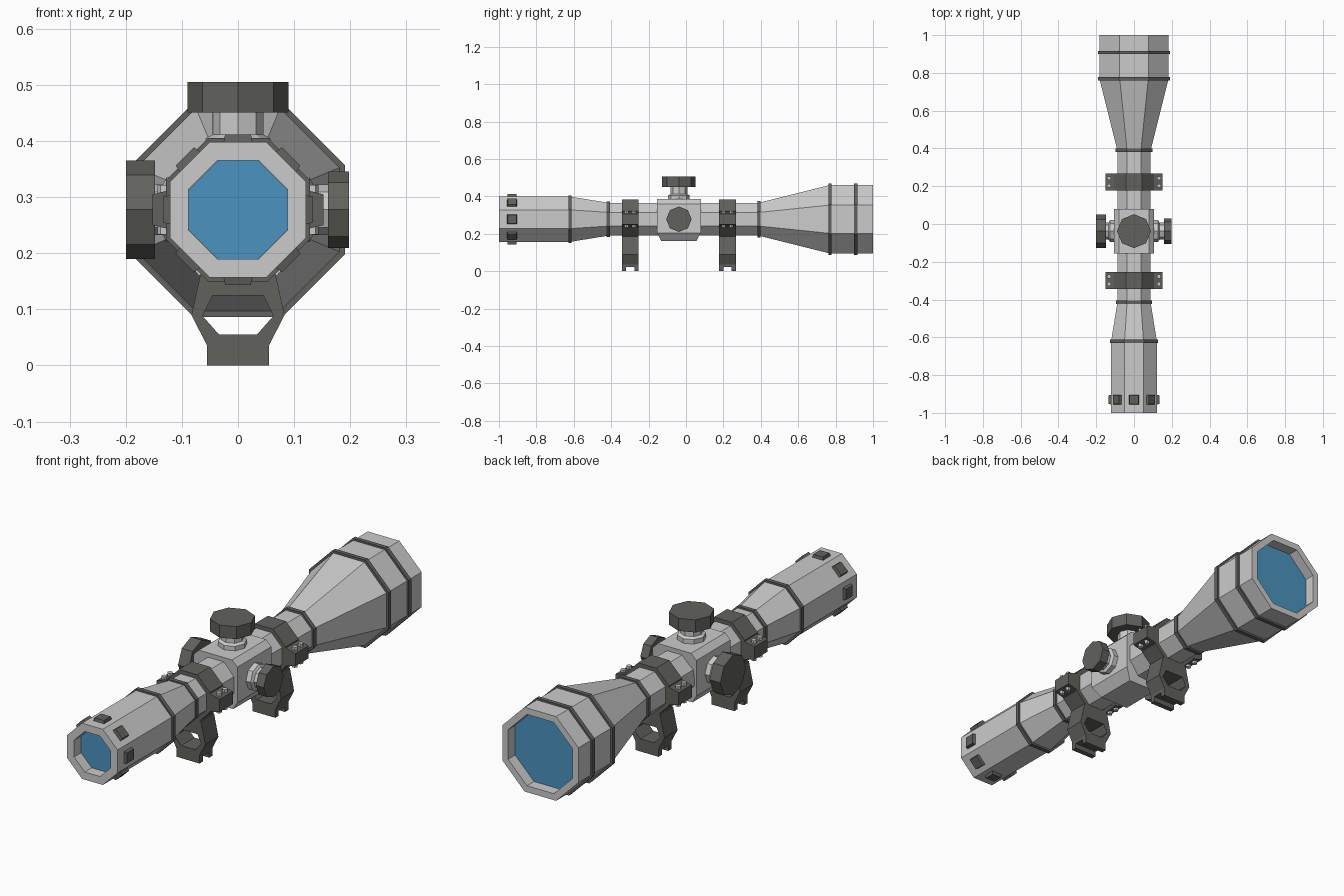
import bpy, bmesh, math
from mathutils import Vector

if "Cube" in bpy.data.objects:
    bpy.data.objects.remove(bpy.data.objects["Cube"])

CZ = 0.2775          # height of the optical axis
TY = -0.038          # turret position along the tube


def material(name, rgb):
    m = bpy.data.materials.new(name)
    m.diffuse_color = (*rgb, 1)
    m.use_nodes = True
    m.node_tree.nodes["Principled BSDF"].inputs["Base Color"].default_value = m.diffuse_color
    return m


DARK = material("dark_grey", (0.12, 0.12, 0.11))
BLUE = material("lens_blue", (0.07, 0.29, 0.52))


def finish(bm, name, mat):
    bmesh.ops.recalc_face_normals(bm, faces=bm.faces)
    me = bpy.data.meshes.new(name)
    bm.to_mesh(me)
    bm.free()
    ob = bpy.data.objects.new(name, me)
    bpy.context.collection.objects.link(ob)
    if mat:
        me.materials.append(mat)
    return ob


def revolve(name, prof, mat=None, origin=(0, 0, CZ), d=(0, 1, 0), n=8, flat=True, loop=False):
    """Sweep (distance, radius) pairs around direction d; flat=True reads radius as apothem."""
    d, o = Vector(d), Vector(origin)
    u = Vector((1, 0, 0)) if abs(d.y) > 0.5 else Vector((0, 1, 0))
    v = d.cross(u)
    bm = bmesh.new()
    rings = []
    for t, r in prof:
        if flat:
            r /= math.cos(math.pi / n)
        angs = [2 * math.pi * (k + 0.5 * flat) / n for k in range(n)]
        rings.append([bm.verts.new(o + d * t + (u * math.cos(a) + v * math.sin(a)) * r) for a in angs])
    pairs = list(zip(rings, rings[1:]))
    if loop:
        pairs.append((rings[-1], rings[0]))
    else:
        bm.faces.new(rings[0])
        bm.faces.new(rings[-1])
    for a, b in pairs:
        for k in range(n):
            j = (k + 1) % n
            bm.faces.new((a[k], a[j], b[j], b[k]))
    return finish(bm, name, mat)


def prism(name, outer, y0, y1, mat=None, inner=None):
    """Extrude an xz outline along y, optionally with a matching inner hole."""
    bm = bmesh.new()
    n = len(outer)

    def ring(pts, y):
        return [bm.verts.new((x, y, z)) for x, z in pts]

    def bridge(a, b):
        for k in range(n):
            j = (k + 1) % n
            bm.faces.new((a[k], a[j], b[j], b[k]))

    a, b = ring(outer, y0), ring(outer, y1)
    bridge(a, b)
    if inner:
        c, e = ring(inner, y0), ring(inner, y1)
        bridge(c, e)
        bridge(a, c)
        bridge(b, e)
    else:
        bm.faces.new(a)
        bm.faces.new(b)
    return finish(bm, name, mat)


def mirrored(half):
    return half + [(-x, z) for x, z in reversed(half)]


# Main tube with eyepiece and objective bell, recessed at both ends
revolve("scope_tube", [(-0.945, 0.088), (-1, 0.088), (-1, 0.121), (-0.62, 0.121), (-0.415, 0.088),
                       (0.39, 0.088), (0.77, 0.183), (1, 0.183), (1, 0.155), (0.945, 0.155)])
revolve("eyepiece_lens", [(-0.952, 0.0878), (-0.946, 0.0878)], BLUE)
revolve("objective_lens", [(0.946, 0.1548), (0.952, 0.1548)], BLUE)

# Raised bands
for i, (y, a) in enumerate([(-0.62, 0.128), (-0.415, 0.095), (0.39, 0.097), (0.77, 0.191), (0.908, 0.191)]):
    h = 0.009
    revolve(f"tube_band_{i}", [(y - h, a - 0.02), (y - h, a), (y + h, a), (y + h, a - 0.02)], DARK, loop=True)

# Grip studs around the eyepiece
for k in range(8):
    a = math.pi * k / 4
    revolve(f"eyepiece_stud_{k}", [(0.115, 0.027), (0.134, 0.023)], DARK,
            origin=(0, -0.93, CZ), d=(math.cos(a), 0, math.sin(a)), n=4)

# Turret housing with tapered underside
housing = prism("turret_housing", mirrored([(0.07, 0.16), (0.105, 0.205), (0.105, 0.36), (0.08, 0.385)]),
                TY - 0.117, TY + 0.117)
for vert in housing.data.vertices:
    if vert.co.z < 0.17:
        vert.co.y = TY + (vert.co.y - TY) * 0.8

# Turrets: direction, cap start, cap end, cap radius
for name, d, t0, t1, r in [("top", (0, 0, 1), 0.173, 0.2275, 0.09),
                           ("left", (-1, 0, 0), 0.148, 0.2, 0.088),
                           ("right", (1, 0, 0), 0.16, 0.198, 0.068)]:
    o = (0, TY, CZ)
    revolve(f"{name}_turret_stem", [(0.09, 0.058), (0.127, 0.058), (0.134, 0.045), (t0 + 0.005, 0.045)],
            origin=o, d=d, flat=False)
    revolve(f"{name}_turret_cap", [(t0, r), (t1, r)], DARK, origin=o, d=d, flat=False)

# Mounting rings
for tag, y in (("rear", -0.298), ("front", 0.222)):
    h = 0.045
    revolve(f"{tag}_mount_ring", [(y - h, 0.085), (y - h, 0.105), (y + h, 0.105), (y + h, 0.085)], DARK, loop=True)
    # Open pedestal under the ring
    prism(f"{tag}_mount_pedestal",
          mirrored([(0.055, 0.022), (0.055, 0.035), (0.083, 0.09), (0.062, 0.185)]), y - h, y + h, DARK,
          mirrored([(0.033, 0.055), (0.04, 0.062), (0.063, 0.088), (0.045, 0.125)]))
    # Feet either side of the rail groove
    for i, s in enumerate((-1, 1)):
        prism(f"{tag}_mount_foot_{i}", mirrored([(0.055, 0), (0.055, 0.022)]),
              y + s * 0.022, y + s * h, DARK)
        # Clamp flanges with two screws each
        prism(f"{tag}_clamp_flange_{i}",
              [(s * 0.09, 0.235), (s * 0.152, 0.25), (s * 0.152, 0.305), (s * 0.09, 0.32)], y - h, y + h, DARK)
        for j, q in enumerate((-0.02, 0.02)):
            revolve(f"{tag}_clamp_screw_{i}{j}", [(-0.044, 0.01), (0.044, 0.01)],
                    origin=(s * 0.132, y + q, CZ), d=(0, 0, 1), n=6)
